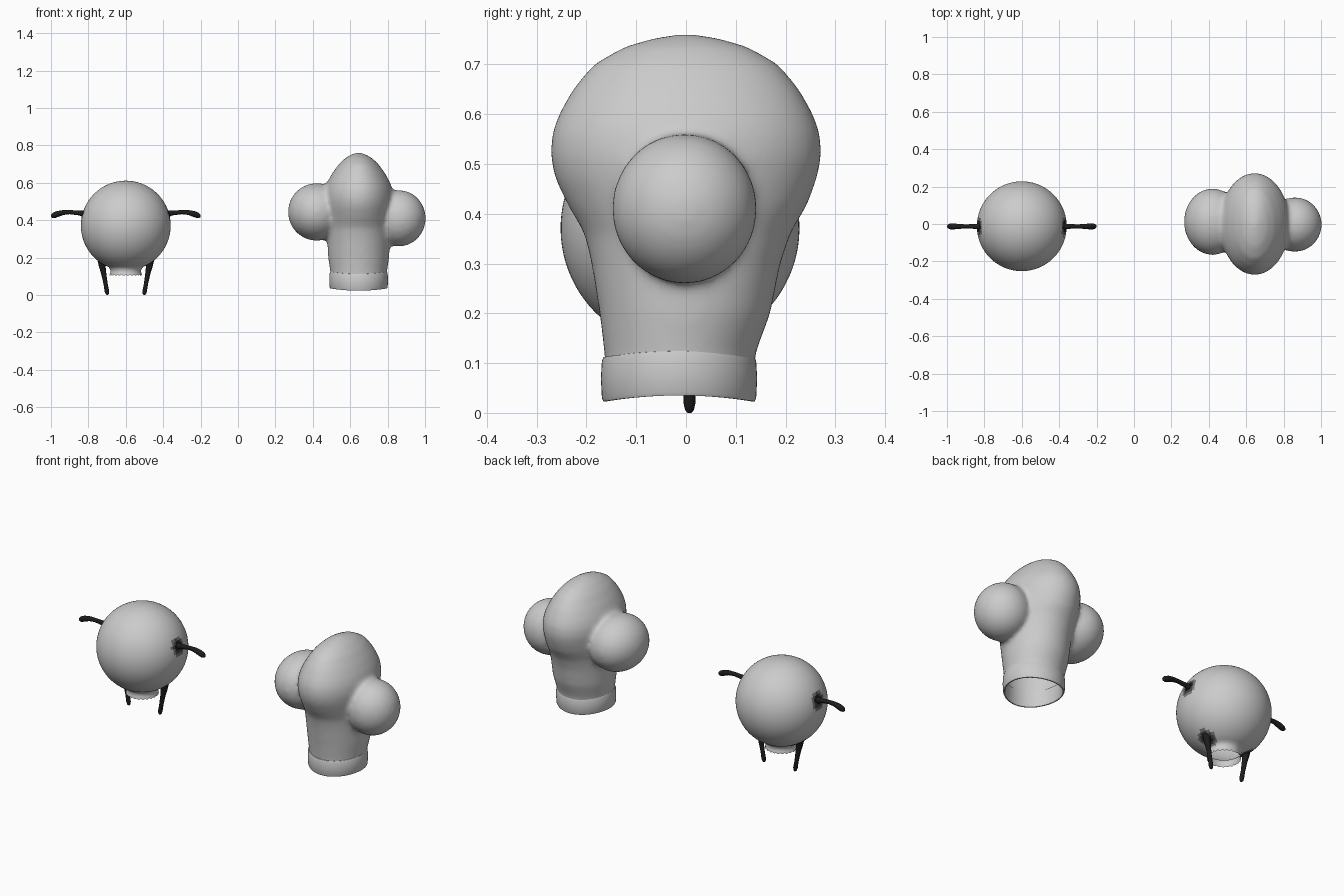
import bpy, bmesh, math
from mathutils import Vector

if "Cube" in bpy.data.objects:
    bpy.data.objects.remove(bpy.data.objects["Cube"])


def material(name, v):
    m = bpy.data.materials.new(name)
    m.diffuse_color = (v, v, v, 1)
    m.use_nodes = True
    m.node_tree.nodes["Principled BSDF"].inputs["Base Color"].default_value = m.diffuse_color
    return m


BLACK = material("black", 0.012)
DARK = material("dark_grey", 0.06)
MID = material("mid_grey", 0.2)
GREY = material("grey", 0.55)


def finish(name, bm, angle=50):
    bmesh.ops.recalc_face_normals(bm, faces=bm.faces)
    me = bpy.data.meshes.new(name)
    bm.to_mesh(me)
    bm.free()
    ob = bpy.data.objects.new(name, me)
    bpy.context.collection.objects.link(ob)
    for o in bpy.context.selected_objects:
        o.select_set(False)
    ob.select_set(True)
    bpy.context.view_layer.objects.active = ob
    bpy.ops.object.shade_smooth_by_angle(angle=math.radians(angle))
    return ob


def loft(bm, rings, caps=(False, False)):
    """Skin a list of equal-length point rings."""
    vs = [[bm.verts.new(p) for p in r] for r in rings]
    n = len(vs[0])
    for a, b in zip(vs, vs[1:]):
        for i in range(n):
            j = (i + 1) % n
            bm.faces.new((a[i], a[j], b[j], b[i]))
    if caps[0]:
        bm.faces.new(vs[0])
    if caps[1]:
        bm.faces.new(vs[-1])


def ellipse(cx, cy, z, rx, ry, n=64, wave=lambda a: 0.0):
    out = []
    for i in range(n):
        a = 2 * math.pi * i / n
        out.append((cx + rx * math.cos(a), cy + ry * math.sin(a), z + wave(a)))
    return out


def limb(name, path, y, n=12):
    """Round tube in the xz plane; path holds (x, z, radius)."""
    rings = []
    for k, (x, z, r) in enumerate(path):
        p, q = path[max(k - 1, 0)], path[min(k + 1, len(path) - 1)]
        t = Vector((q[0] - p[0], 0, q[1] - p[1])).normalized()
        side = Vector((t.z, 0, -t.x))
        rings.append([Vector((x, y, z)) + r * (side * math.cos(2 * math.pi * i / n)
                      + Vector((0, 1, 0)) * math.sin(2 * math.pi * i / n)) for i in range(n)])
    bm = bmesh.new()
    loft(bm, rings, (True, True))
    finish(name, bm).data.materials.append(BLACK)


# Round body with an open scalloped collar underneath
CX, CY, CZ, R = -0.6, -0.012, 0.371, 0.24
N = 96
rings = []
end = math.pi - 0.39
for k in range(41):
    t = 0.02 + (end - 0.02) * k / 40
    rings.append(ellipse(CX, CY, CZ + R * math.cos(t), R * math.sin(t), R * math.sin(t), N))


def scallop(a):
    return 0.007 * (1 - abs(math.sin(12 * a)))


for r, z, s in ((0.085, 0.139, 0), (0.081, 0.128, 0), (0.083, 0.118, 0), (0.086, 0.103, 1)):
    rings.append(ellipse(CX, CY, z, r, r, N, scallop if s else lambda a: 0.0))
bm = bmesh.new()
loft(bm, rings, (True, False))
body = finish("round_body", bm)
for m in (GREY, MID, DARK, BLACK):
    body.data.materials.append(m)
# Soot-like dark shading around the limb roots
roots = [Vector((CX + s * dx, y, z)) for s in (-1, 1)
         for dx, y, z in ((0.232, -0.013, 0.435), (0.125, 0.005, 0.168))]
for f in body.data.polygons:
    d = min((f.center - r).length for r in roots)
    f.material_index = 3 if d < 0.025 else 2 if d < 0.038 else 1 if d < 0.052 else 0

# Arms and legs, mirrored about the body centre
for side, s in (("left", -1), ("right", 1)):
    limb(side + "_arm", [(CX + s * x, z, r) for x, z, r in (
        (0.22, 0.433, 0.02), (0.245, 0.438, 0.013), (0.30, 0.443, 0.011), (0.335, 0.441, 0.013),
        (0.365, 0.433, 0.016), (0.385, 0.425, 0.015), (0.395, 0.421, 0.010), (0.4, 0.42, 0.004))], -0.013)
    limb(side + "_leg", [(CX + s * x, z, r) for x, z, r in (
        (0.130, 0.19, 0.022), (0.126, 0.155, 0.018), (0.119, 0.12, 0.014), (0.108, 0.06, 0.011),
        (0.101, 0.02, 0.012), (0.099, 0.006, 0.009), (0.098, 0.0, 0.004))], 0.007)

# Puffy hat: waisted centre and two side lobes fused into one skin
HX = 0.645
bm = bmesh.new()
profile = [(0.05, 0.148, 0.148, -0.014), (0.12, 0.151, 0.152, -0.012), (0.2, 0.163, 0.172, -0.002),
           (0.3, 0.168, 0.190, 0), (0.36, 0.171, 0.207, 0.003), (0.42, 0.177, 0.242, 0.003),
           (0.47, 0.183, 0.263, 0), (0.515, 0.187, 0.273, 0), (0.56, 0.182, 0.27, 0),
           (0.6, 0.169, 0.256, 0), (0.65, 0.142, 0.228, 0), (0.7, 0.106, 0.187, 0),
           (0.735, 0.068, 0.127, 0), (0.755, 0.03, 0.06, 0), (0.762, 0.005, 0.01, 0)]
loft(bm, [ellipse(HX, cy, z, rx, ry) for z, rx, ry, cy in profile], (True, True))
for c, rad in (((0.42, 0.012, 0.444), (0.153, 0.178, 0.154)),
               ((0.86, -0.003, 0.41), (0.144, 0.146, 0.151))):
    new = bmesh.ops.create_uvsphere(bm, u_segments=48, v_segments=24, radius=1)["verts"]
    for v in new:
        v.co = Vector(c) + Vector((v.co.x * rad[0], v.co.y * rad[1], v.co.z * rad[2]))
hat = finish("hat_puff", bm)
rm = hat.modifiers.new("fuse", "REMESH")
rm.mode = "VOXEL"
rm.voxel_size = 0.011
rm.use_smooth_shade = True
sm = hat.modifiers.new("soften", "SMOOTH")
sm.factor = 0.5
sm.iterations = 16
bpy.ops.object.convert(target="MESH")
# Open the underside
hat = bpy.context.view_layer.objects.active
bm = bmesh.new()
bm.from_mesh(hat.data)
bmesh.ops.bisect_plane(bm, geom=bm.verts[:] + bm.edges[:] + bm.faces[:],
                       plane_co=(0, 0, 0.11), plane_no=(0, 0, 1), clear_inner=True)
bm.to_mesh(hat.data)
bm.free()

# Hat band: thin ring, slightly saddle shaped
bm = bmesh.new()
loft(bm, [ellipse(HX, -0.014, z, r, r, 64, lambda a: 0.006 * math.cos(2 * a)) for r, z in (
    (0.145, 0.119), (0.152, 0.118), (0.155, 0.11), (0.157, 0.075), (0.155, 0.036),
    (0.152, 0.029), (0.146, 0.029), (0.144, 0.036), (0.145, 0.119))])
finish("hat_band", bm)
